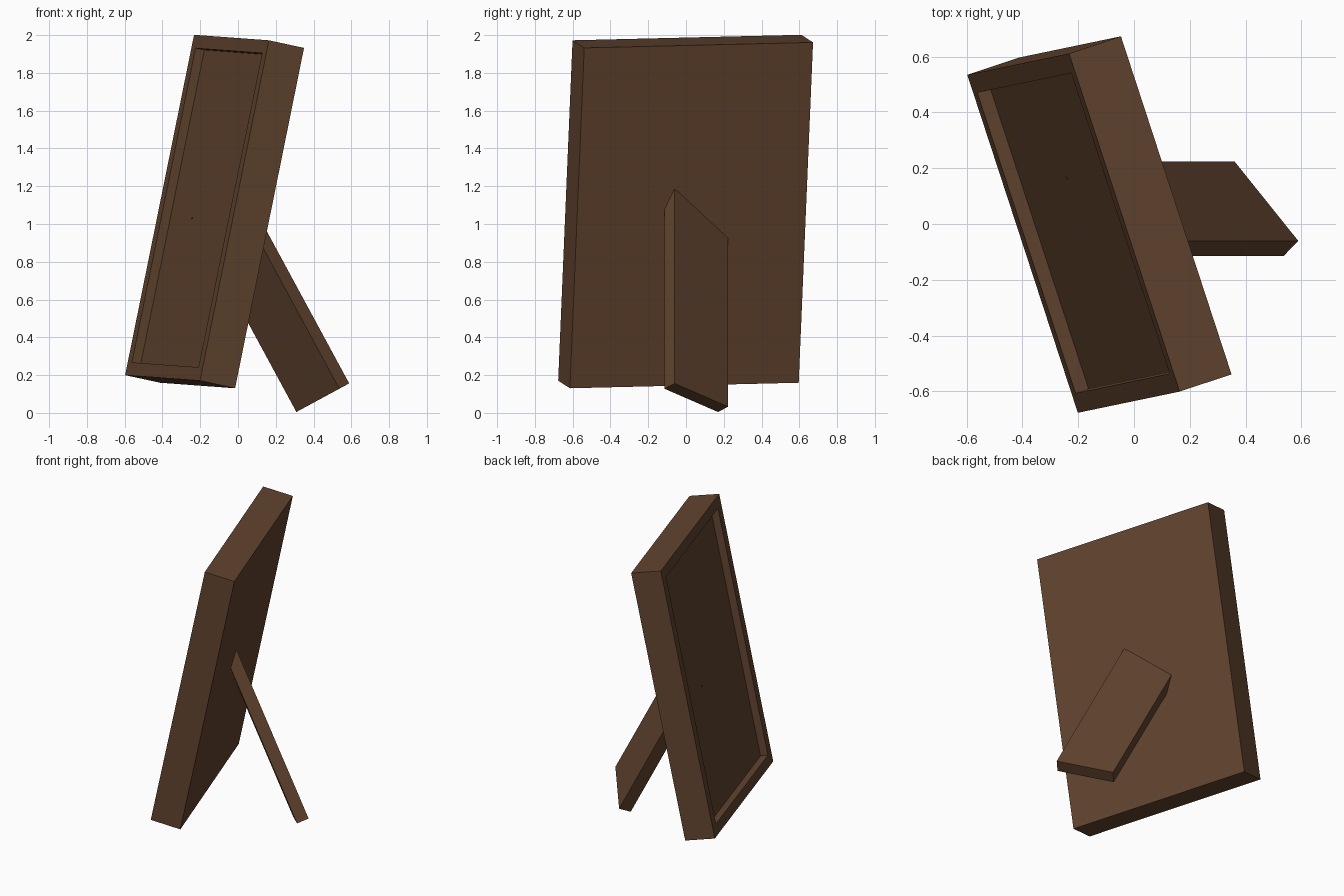
import bpy, bmesh
from mathutils import Matrix, Vector

if "Cube" in bpy.data.objects:
    bpy.data.objects.remove(bpy.data.objects["Cube"], do_unlink=True)

# Dark wood, the only colour
wood = bpy.data.materials.new("dark_brown_wood")
wood.use_nodes = True
wood.diffuse_color = (0.12, 0.057, 0.028, 1)
wood.node_tree.nodes["Principled BSDF"].inputs["Base Color"].default_value = wood.diffuse_color


def board(name, size, centre, side, up, border=0, recess=0):
    """Box with local x along side and z along up; optional recess in its -y face."""
    z = Vector(up).normalized()
    x = Vector(side)
    x = (x - z * x.dot(z)).normalized()
    turn = Matrix((x, z.cross(x), z)).transposed().to_4x4()
    bm = bmesh.new()
    bmesh.ops.create_cube(bm, size=1)
    bmesh.ops.scale(bm, vec=size, verts=bm.verts)
    if recess:
        bm.normal_update()
        front = min(bm.faces, key=lambda f: f.normal.y)
        bmesh.ops.inset_region(bm, faces=[front], thickness=border)
        floor = bmesh.ops.extrude_discrete_faces(bm, faces=[front])["faces"][0]
        bmesh.ops.translate(bm, vec=(0, recess, 0), verts=floor.verts)
    mesh = bpy.data.meshes.new(name)
    bm.to_mesh(mesh)
    bm.free()
    mesh.materials.append(wood)
    obj = bpy.data.objects.new(name, mesh)
    obj.matrix_world = Matrix.Translation(centre) @ turn
    bpy.context.collection.objects.link(obj)
    return obj


# Leaning picture frame with a sunken panel
board("picture_frame", (1.275, 0.2, 1.84), (-0.124, -0.002, 1.066),
      side=(0.397, -1.212, -0.027), up=(0.365, 0.076, 1.802), border=0.1, recess=0.05)

# Prop leg whose upper end is buried in the back of the frame
board("support_leg", (0.384, 0.08, 1.167), (0.171, 0.0545, 0.5935),
      side=(0.226, -0.283, 0.125), up=(-0.476, 0, 0.879))
